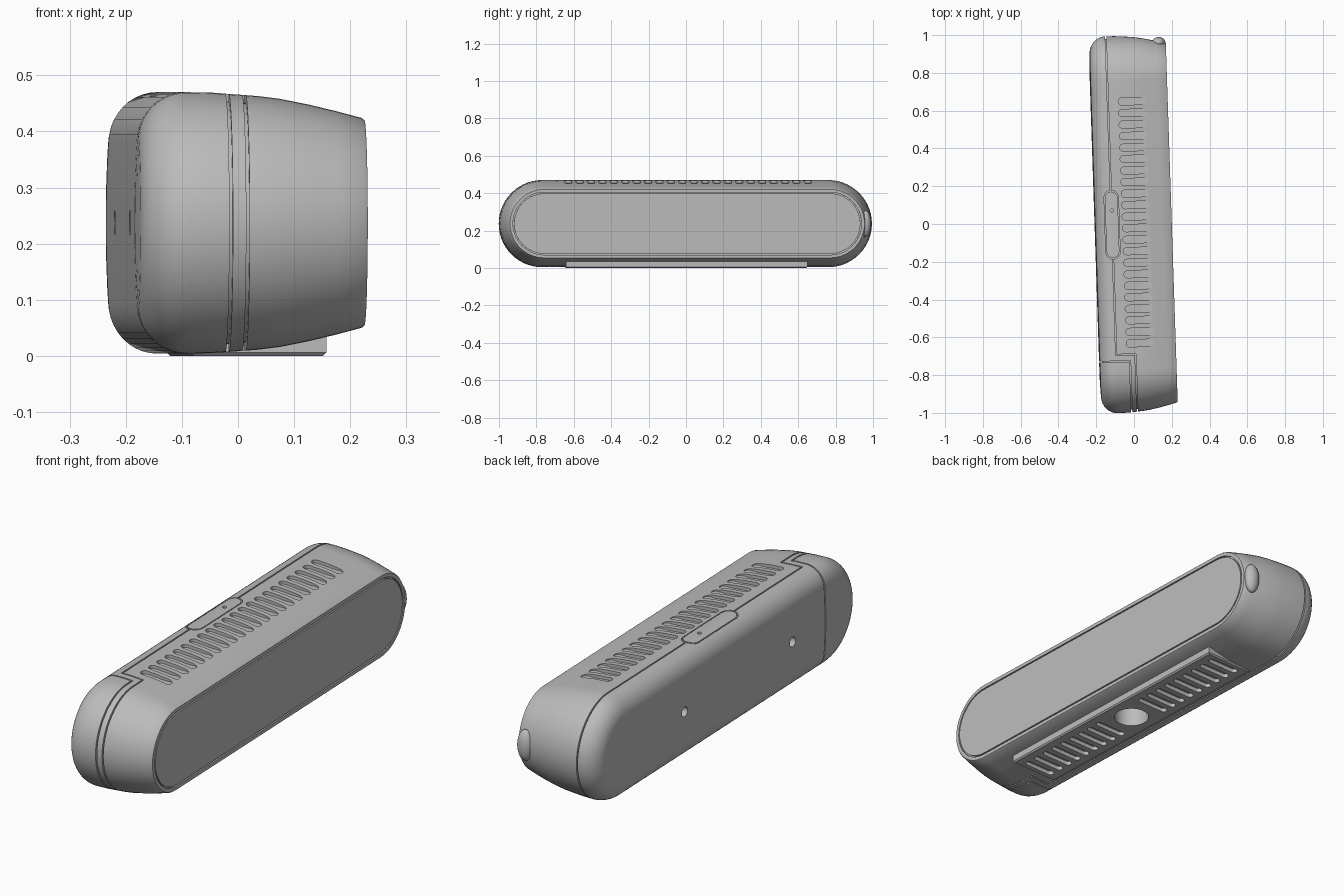
import bpy, bmesh, math
from mathutils import Matrix

if "Cube" in bpy.data.objects:
    bpy.data.objects.remove(bpy.data.objects["Cube"], do_unlink=True)

MID_Z = 0.237      # height of the long axis
RADIUS = 0.233     # half height of the widest section
STRAIGHT = 0.765   # half length of the straight sides
TILT = Matrix.Rotation(math.radians(1.9), 4, 'Z')

grey = bpy.data.materials.new("plain_grey")
grey.use_nodes = True
colour = (0.5, 0.5, 0.5, 1)
grey.diffuse_color = colour
grey.node_tree.nodes["Principled BSDF"].inputs["Base Color"].default_value = colour


def stadium(half, r, n=8):
    """Pill outline with its long direction first."""
    pts = []
    for side in (1, -1):
        for i in range(n + 1):
            a = math.pi * (i / n - 0.5)
            pts.append((side * (half + r * math.cos(a)), side * r * math.sin(a)))
    return pts


def loft(name, shells, closed=False):
    """Skin rings of points; each shell is a list of rings."""
    bm = bmesh.new()
    for rings in shells:
        loops = [[bm.verts.new(p) for p in ring] for ring in rings]
        pairs = list(zip(loops, loops[1:]))
        if closed:
            pairs.append((loops[-1], loops[0]))
        else:
            bm.faces.new(loops[0])
            bm.faces.new(loops[-1])
        for a, b in pairs:
            for i in range(len(a)):
                j = (i + 1) % len(a)
                bm.faces.new((a[i], a[j], b[j], b[i]))
    bmesh.ops.recalc_face_normals(bm, faces=bm.faces)
    mesh = bpy.data.meshes.new(name)
    bm.to_mesh(mesh)
    bm.free()
    mesh.materials.append(grey)
    obj = bpy.data.objects.new(name, mesh)
    bpy.context.collection.objects.link(obj)
    return obj


def section(x, inset, n=28):
    return [(x, u, MID_Z + v) for u, v in stadium(STRAIGHT, RADIUS - inset, n)]


def upright(x, y, z0, z1, half, r, along_y=False, n=8):
    """Two rings of a vertical pill-shaped prism."""
    pts = [(v, u) if along_y else (u, v) for u, v in stadium(half, r, n)]
    return [[(x + a, y + b, z) for a, b in pts] for z in (z0, z1)]


def box(name, x0, x1, y0, y1, z0=-0.1, z1=0.6):
    flat = [(x0, y0), (x1, y0), (x1, y1), (x0, y1)]
    return loft(name, [[[(x, y, z) for x, y in flat] for z in (z0, z1)]])


def cut(obj, cutters):
    for c in cutters:
        mod = obj.modifiers.new("cut", 'BOOLEAN')
        mod.operation = 'DIFFERENCE'
        mod.solver = 'EXACT'
        mod.object = c
    bake(obj)


def bake(obj):
    graph = bpy.context.evaluated_depsgraph_get()
    mesh = bpy.data.meshes.new_from_object(obj.evaluated_get(graph))
    obj.modifiers.clear()
    obj.data = mesh


# Main shell: rounded back, widest middle, gentle taper to the front panel
profile = [(-0.209, 0.19), (-0.207, 0.13)]
for i in range(11):
    a = math.pi / 2 * i / 10
    profile.append((-0.119 - 0.086 * math.cos(a), 0.09 - 0.09 * math.sin(a)))
profile += [(-0.07, 0.001), (-0.03, 0.004), (0.01, 0.007), (0.05, 0.012),
            (0.1, 0.022), (0.15, 0.034), (0.195, 0.046), (0.2, 0.05)]
body = loft("body_shell", [[section(x, d) for x, d in profile]])

# Inner core that closes the bottom of the seams
core = loft("inner_core", [[section(max(-0.193, min(0.185, x)) + i * 1e-5, d + 0.014)
                            for i, (x, d) in enumerate(profile)]])

# Base plate with sloping ends
base_rings = []
for z, grow in ((0.0, 0.0), (0.006, 0.006), (0.055, 0.006)):
    base_rings.append([(-0.1 - grow, -0.64 - grow, z), (0.13 + grow, -0.64 - grow, z),
                       (0.13 + grow, 0.64 + grow, z), (-0.1 - grow, 0.64 + grow, z)])
base = loft("base_plate", [base_rings])

# Vent slots, screw holes and the mounting hole
top_slots = loft("top_slot_cutter", [upright(0.012, 0.65 - 0.061 * i, 0.447, 0.6, 0.055, 0.019)
                                     for i in range(22)])
low_slots = loft("low_slot_cutter", [upright(0.015, s * (0.14 + 0.058 * i), -0.1, 0.018, 0.064, 0.015)
                                     for i in range(9) for s in (1, -1)])
mount = loft("mount_cutter", [upright(0.015, 0, -0.1, 0.09, 0, 0.075, n=16)])
screws = loft("screw_cutter", [[[(x, y + a, MID_Z + b) for a, b in stadium(0, 0.022)]
                                for x in (-0.4, -0.16)] for y in (0.33, -0.48)])
pin = loft("pin_cutter", [upright(-0.115, 0.075, 0.44, 0.6, 0, 0.009)])


# Ring-shaped seams round the top button and the front panel
def ring(outer, inner):
    return [outer[0], outer[1], inner[1], inner[0]]


button_seam = loft("button_seam_cutter", [ring(upright(-0.116, 0, 0.4, 0.6, 0.145, 0.038, True),
                                               upright(-0.116, 0, 0.4, 0.6, 0.141, 0.034, True))], True)
panel_seam = loft("panel_seam_cutter", [ring([section(x, 0.066) for x in (0.191, 0.3)],
                                             [section(x, 0.072) for x in (0.191, 0.3)])], True)

# Straight seams between the back cover, the end cap and the front
W = 0.003
seams = [
    box("seam_a", -0.117 - W, -0.117 + W, 0.183, 1.2),
    box("seam_b", -0.117 - W, -0.117 + W, -0.69, -0.183),
    box("seam_c", -0.117 - W, -0.117 + W, -0.2, 0.2, -0.1, 0.1),
    box("seam_d", -0.117 - W, -0.015 + W, -0.69 - W, -0.69 + W),
    box("seam_e", -0.015 - W, -0.015 + W, -1.2, -0.69),
    box("seam_f", -0.045 - W, -0.045 + W, -1.2, -0.725),
    box("seam_g", -0.4, -0.045 + W, -0.725 - W, -0.725 + W),
]

cut(body, seams + [top_slots, low_slots, mount, screws, pin, button_seam, panel_seam])
cut(core, [mount, screws])
cut(base, [low_slots, mount])
for c in seams + [top_slots, low_slots, mount, screws, pin, button_seam, panel_seam]:
    bpy.data.objects.remove(c, do_unlink=True)

# Small swelling on the far end beside the panel
bm = bmesh.new()
bmesh.ops.create_uvsphere(bm, u_segments=24, v_segments=12, radius=1)
bm.transform(Matrix.Translation((0.162, 0.955, MID_Z)) @ Matrix.Diagonal((0.036, 0.03, 0.07, 1)))
mesh = bpy.data.meshes.new("end_bump")
bm.to_mesh(mesh)
bm.free()
mesh.materials.append(grey)
bump = bpy.data.objects.new("end_bump", mesh)
bpy.context.collection.objects.link(bump)

# Turn everything slightly and smooth the curved faces
bpy.ops.object.select_all(action='DESELECT')
for obj in (body, core, base, bump):
    obj.data.transform(TILT)
    obj.select_set(True)
bpy.context.view_layer.objects.active = body
bpy.ops.object.shade_smooth_by_angle(angle=math.radians(30))
